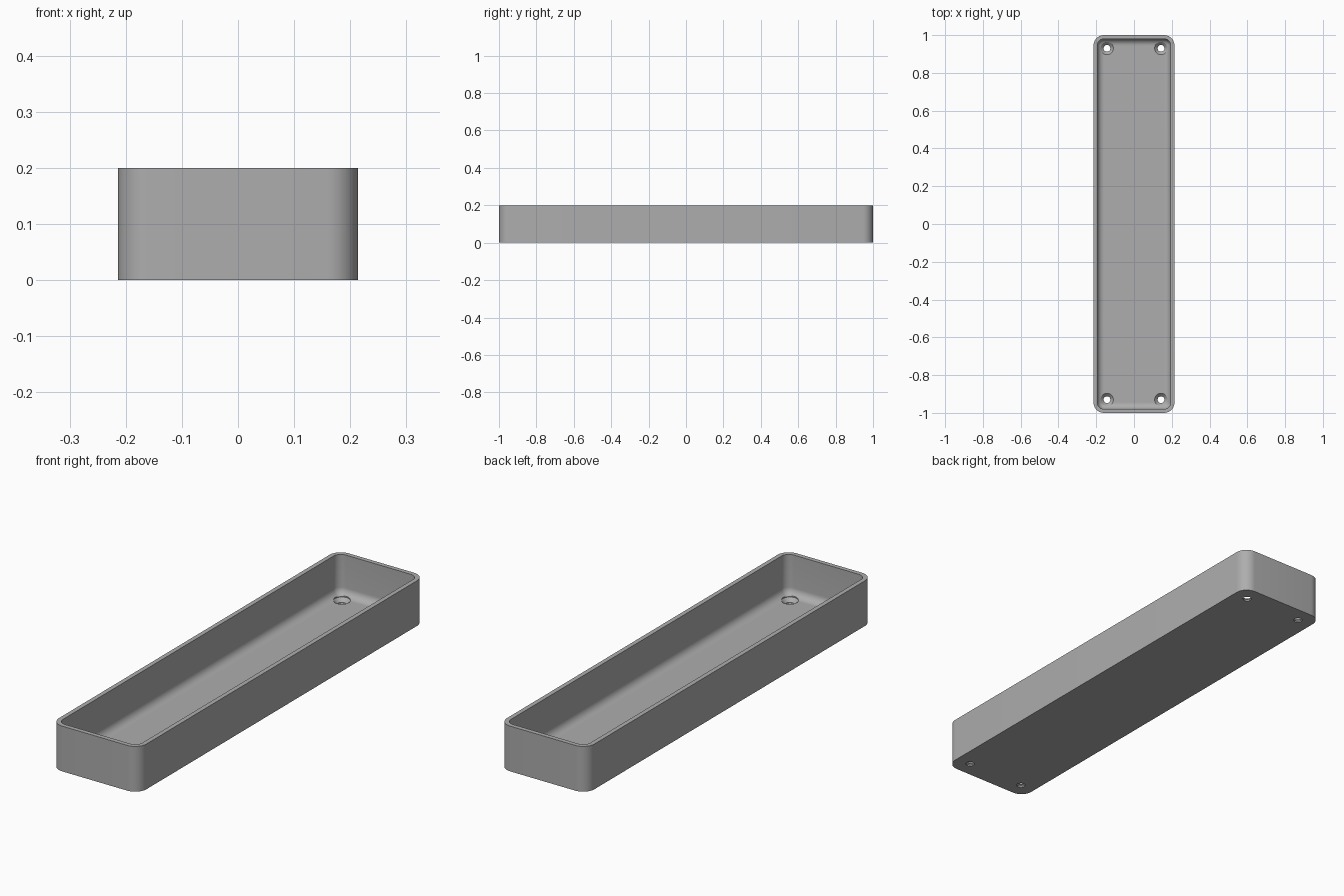
import bpy, bmesh
from math import sin, cos, pi

HX, HY, H = 0.214, 1.0, 0.2      # half width, half length, height
CORNER, WALL, FLOOR = 0.055, 0.02, 0.022
FILLET = 0.034

cube = bpy.data.objects.get("Cube")
if cube:
    bpy.data.objects.remove(cube, do_unlink=True)

grey = bpy.data.materials.new("plain grey")
grey.use_nodes = True
color = (0.42, 0.42, 0.42, 1)
grey.diffuse_color = color
grey.node_tree.nodes["Principled BSDF"].inputs["Base Color"].default_value = color


def rounded_ring(bm, inset, z, steps=10):
    """Rounded rectangle of vertices, inset from the outer wall."""
    r = max(CORNER - inset, 0.004)
    cx, cy = HX - inset - r, HY - inset - r
    ring = []
    for q, (sx, sy) in enumerate([(1, 1), (-1, 1), (-1, -1), (1, -1)]):
        for i in range(steps + 1):
            a = (q + i / steps) * pi / 2
            ring.append(bm.verts.new((sx * cx + r * cos(a), sy * cy + r * sin(a), z)))
    return ring


def circle_ring(bm, x, y, r, z, n=32):
    return [bm.verts.new((x + r * cos(2 * pi * i / n), y + r * sin(2 * pi * i / n), z))
            for i in range(n)]


def loft(bm, rings):
    for a, b in zip(rings, rings[1:]):
        for i in range(len(a)):
            j = (i + 1) % len(a)
            bm.faces.new((a[i], a[j], b[j], b[i]))


def make_object(name, bm):
    bmesh.ops.recalc_face_normals(bm, faces=bm.faces[:])
    mesh = bpy.data.meshes.new(name)
    bm.to_mesh(mesh)
    bm.free()
    mesh.materials.append(grey)
    obj = bpy.data.objects.new(name, mesh)
    bpy.context.collection.objects.link(obj)
    return obj


# Tray shell: outer wall, flat rim, inner wall, floor fillet
bm = bmesh.new()
profile = [(0, 0), (0, H), (WALL, H)]
for i in range(9):
    a = i / 8 * pi / 2
    profile.append((WALL + FILLET * (1 - cos(a)), FLOOR + FILLET * (1 - sin(a))))
rings = [rounded_ring(bm, inset, z) for inset, z in profile]
loft(bm, rings)
bm.faces.new(rings[0])
bm.faces.new(rings[-1])
tray = make_object("tray", bm)

# Countersunk screw holes in the four corners
bm = bmesh.new()
for sx in (-1, 1):
    for sy in (-1, 1):
        hole = [circle_ring(bm, sx * 0.143, sy * 0.93, r, z)
                for r, z in [(0.018, -0.02), (0.018, 0.006), (0.034, FLOOR), (0.034, 0.08)]]
        loft(bm, hole)
        bm.faces.new(hole[0])
        bm.faces.new(hole[-1])
cutter = make_object("screw_hole_cutter", bm)
cutter.hide_render = True
cutter.hide_viewport = True

cut = tray.modifiers.new("screw holes", "BOOLEAN")
cut.object = cutter
cut.operation = "DIFFERENCE"
cut.solver = "EXACT"

bpy.context.view_layer.objects.active = tray
tray.select_set(True)
bpy.ops.object.modifier_apply(modifier=cut.name)
bpy.data.objects.remove(cutter, do_unlink=True)
bpy.ops.object.shade_smooth_by_angle(angle=0.6)
